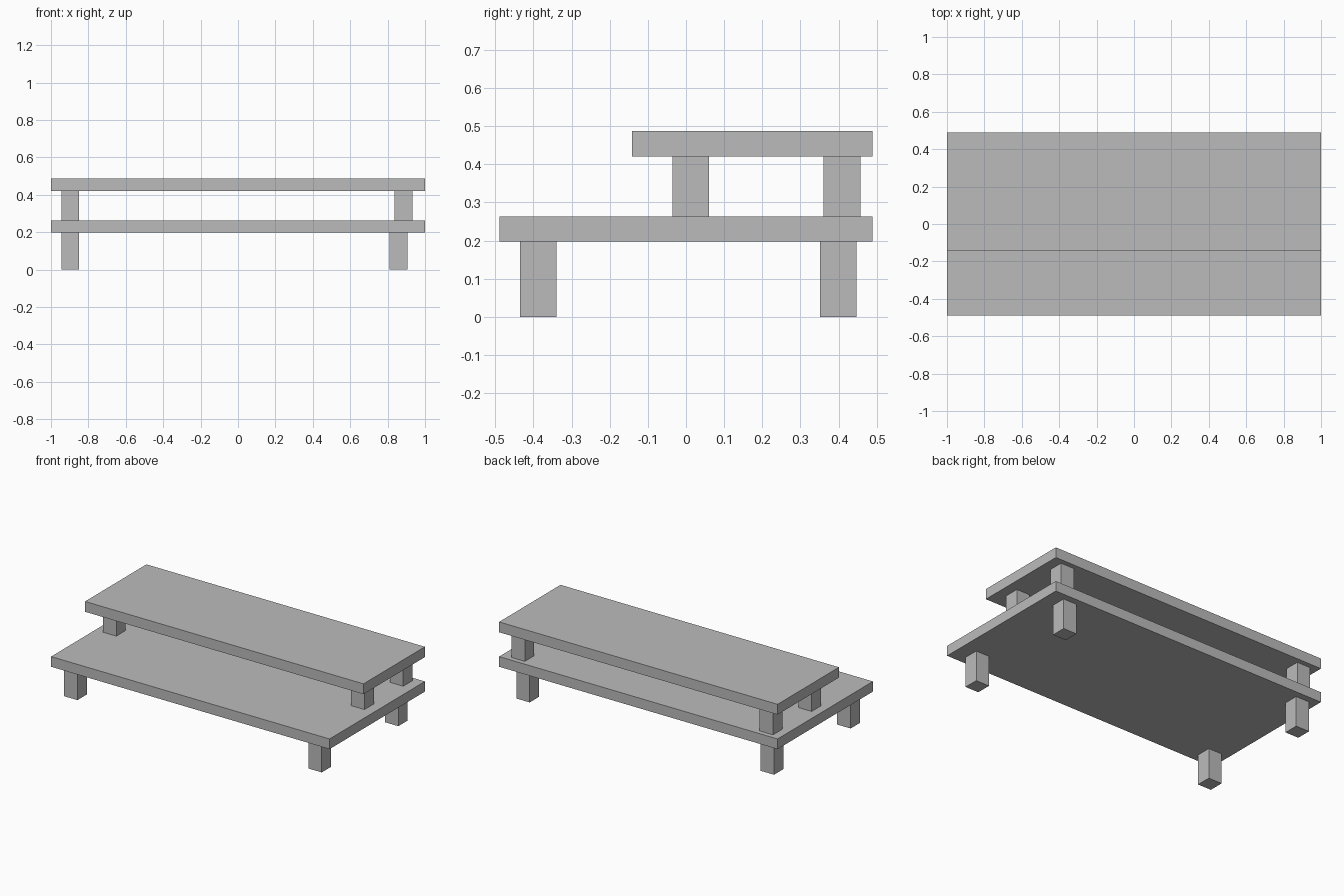
import bpy

default_cube = bpy.data.objects.get("Cube")
if default_cube:
    bpy.data.objects.remove(default_cube, do_unlink=True)

# Single plain grey finish
GREY = (0.5, 0.5, 0.5, 1)
grey = bpy.data.materials.new("plain grey")
grey.use_nodes = True
grey.diffuse_color = GREY
grey.node_tree.nodes["Principled BSDF"].inputs["Base Color"].default_value = GREY


def box(name, x, y, z):
    """Box spanning the given (low, high) range on each axis."""
    spans = (x, y, z)
    bpy.ops.mesh.primitive_cube_add(size=1, location=[(a + b) / 2 for a, b in spans])
    obj = bpy.context.object
    obj.name = name
    obj.scale = [b - a for a, b in spans]
    bpy.ops.object.transform_apply(location=False, rotation=False, scale=True)
    obj.data.materials.append(grey)
    return obj


LEG = 0.096  # square leg thickness
LOWER_BOTTOM, LOWER_TOP = 0.197, 0.263
UPPER_BOTTOM, UPPER_TOP = 0.421, 0.488

# Two shelves, flush at the back
box("lower_shelf", (-1, 1), (-0.489, 0.489), (LOWER_BOTTOM, LOWER_TOP))
box("upper_shelf", (-1, 1), (-0.141, 0.489), (UPPER_BOTTOM, UPPER_TOP))


def legs(tier, left_x, front_y, back_y, z):
    """Four square legs; each position is the low corner of the leg."""
    for side, x in (("right", -0.945), ("left", left_x)):
        for end, y in (("front", front_y), ("back", back_y)):
            box(f"{tier}_{end}_{side}_leg", (x, x + LEG), (y, y + LEG), z)


# Legs under the lower shelf, and posts between the shelves
legs("lower", 0.81, -0.435, 0.351, (0, LOWER_BOTTOM))
legs("upper", 0.838, -0.036, 0.361, (LOWER_TOP, UPPER_BOTTOM))
